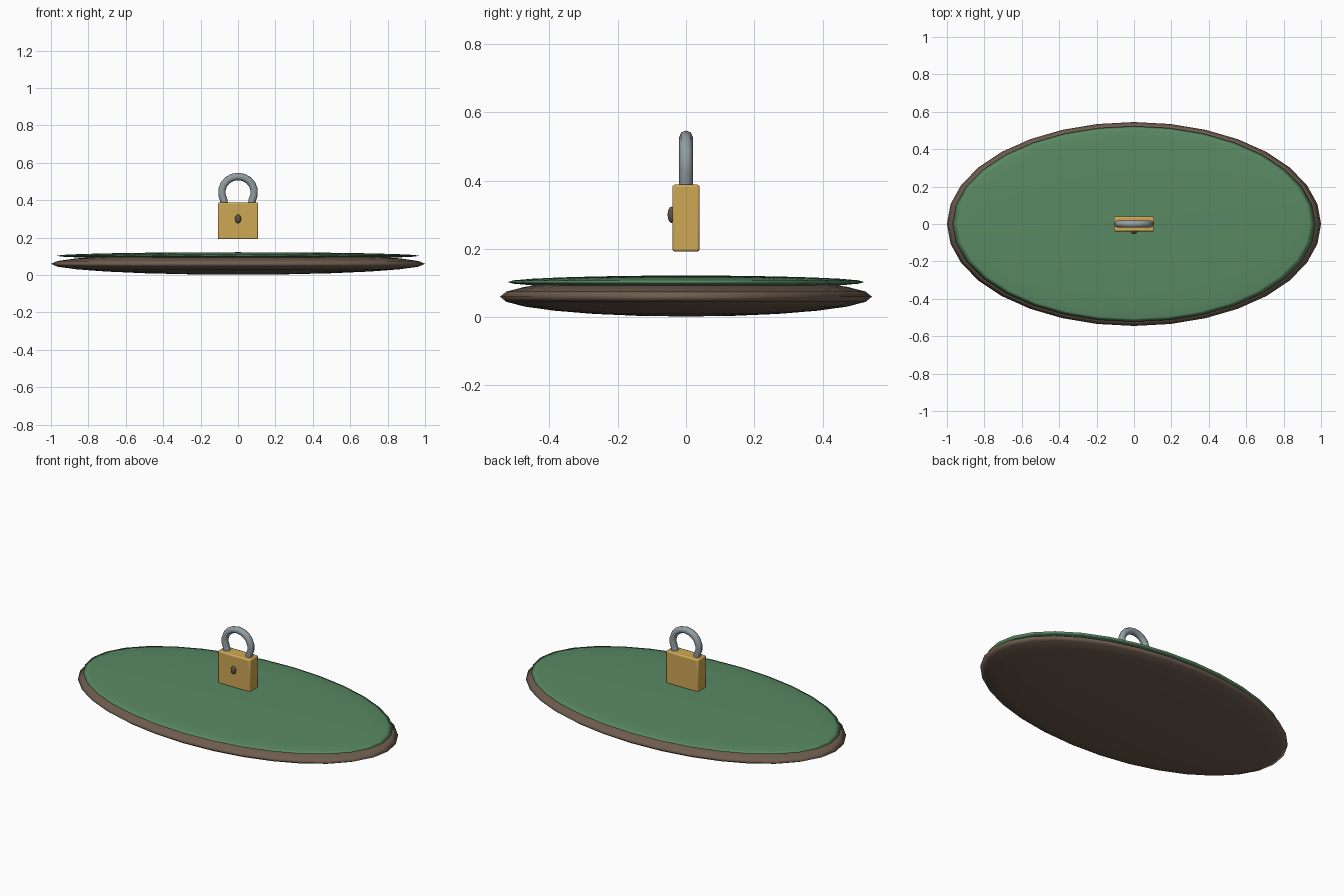
import bpy, math

if "Cube" in bpy.data.objects:
    bpy.data.objects.remove(bpy.data.objects["Cube"])


def material(name, rgb):
    m = bpy.data.materials.new(name)
    m.diffuse_color = (*rgb, 1)
    m.use_nodes = True
    m.node_tree.nodes["Principled BSDF"].inputs["Base Color"].default_value = m.diffuse_color
    return m


GREEN = material("grass green", (0.10, 0.25, 0.125))
BROWN = material("earth brown", (0.16, 0.11, 0.078))
GOLD = material("brass", (0.62, 0.39, 0.09))
STEEL = material("steel grey", (0.29, 0.34, 0.36))
DARK = material("keyhole brown", (0.12, 0.085, 0.055))


def finish(name, mat, angle=40):
    ob = bpy.context.object
    ob.name = name
    ob.data.materials.append(mat)
    bpy.ops.object.shade_smooth_by_angle(angle=math.radians(angle))
    return ob


def ellipsoid(name, mat, centre, radii, segments, rings):
    bpy.ops.mesh.primitive_uv_sphere_add(segments=segments, ring_count=rings, radius=1, location=centre)
    bpy.context.object.scale = radii
    bpy.ops.object.transform_apply(location=False, rotation=False, scale=True)
    return finish(name, mat, 180)


# Flattened island: earth below, grass on top
ellipsoid("earth_base", BROWN, (0, 0, 0.06), (1, 0.545, 0.058), 32, 12)
ellipsoid("grass_top", GREEN, (0, 0, 0.103), (0.97, 0.523, 0.019), 32, 12)

# Padlock body with softened edges
bpy.ops.mesh.primitive_cube_add(size=1, location=(0, 0, 0.29))
bpy.context.object.scale = (0.216, 0.08, 0.196)
bpy.ops.object.transform_apply(location=False, rotation=False, scale=True)
body = finish("lock_body", GOLD)
bevel = body.modifiers.new("soft edges", 'BEVEL')
bevel.width = 0.007
bevel.segments = 2

# Shackle: round tube along a horseshoe path
path = [(-0.072, 0.37), (-0.076, 0.40)]
path += [(-0.087 * math.cos(math.radians(a)), 0.443 + 0.084 * math.sin(math.radians(a)))
         for a in range(-10, 191, 20)]
path += [(0.076, 0.40), (0.072, 0.37)]
curve = bpy.data.curves.new("shackle", 'CURVE')
curve.dimensions = '3D'
curve.bevel_depth = 0.02
curve.bevel_resolution = 2
curve.use_fill_caps = True
spline = curve.splines.new('POLY')
spline.points.add(len(path) - 1)
for point, (x, z) in zip(spline.points, path):
    point.co = (x, 0, z, 1)
shackle = bpy.data.objects.new("shackle", curve)
bpy.context.collection.objects.link(shackle)
bpy.ops.object.select_all(action='DESELECT')
shackle.select_set(True)
bpy.context.view_layer.objects.active = shackle
bpy.ops.object.convert(target='MESH')
finish("shackle", STEEL, 50)

# Keyhole boss on the front
ellipsoid("keyhole", DARK, (0, -0.042, 0.30), (0.016, 0.012, 0.024), 16, 8)
